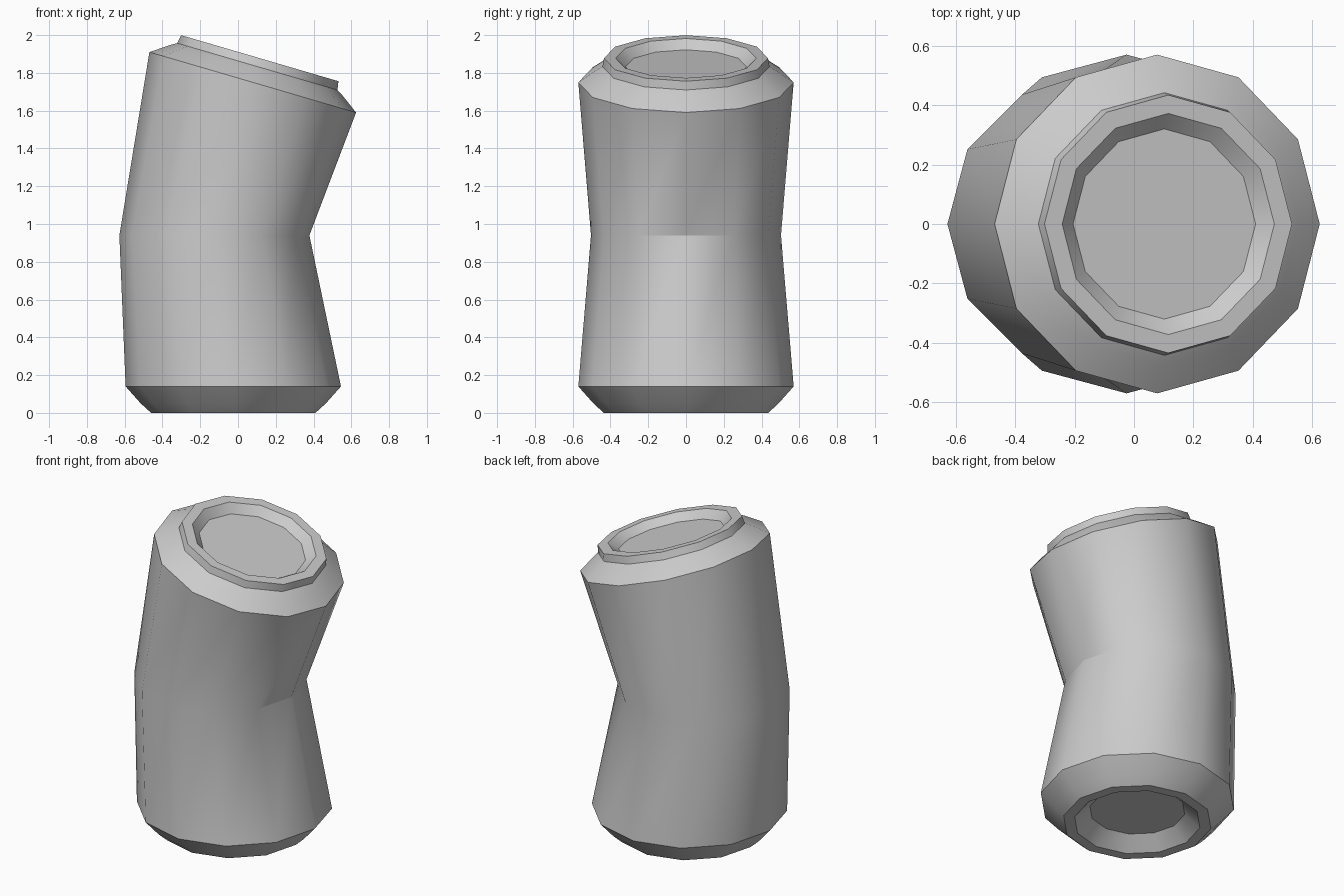
import bpy, bmesh, math
from mathutils import Vector

if "Cube" in bpy.data.objects:
    bpy.data.objects.remove(bpy.data.objects["Cube"])

SIDES = 12
TILT = math.radians(16.3)


def ring(bm, centre, radius, offset=0.0, tilt=0.0):
    """Ring of vertices, tipped towards +x and moved along its own axis."""
    u = Vector((math.cos(tilt), 0, -math.sin(tilt)))
    axis = Vector((math.sin(tilt), 0, math.cos(tilt)))
    c = Vector(centre) + axis * offset
    verts = []
    for i in range(SIDES):
        a = 2 * math.pi * i / SIDES
        verts.append(bm.verts.new(c + u * radius * math.cos(a) + Vector((0, radius * math.sin(a), 0))))
    return verts


bm = bmesh.new()
rings = []

# Base: recessed floor, foot rim, chamfer (radius, height)
for r, z in [(0.28, 0.08), (0.37, 0.0), (0.435, 0.0), (0.49, 0.05), (0.57, 0.14)]:
    rings.append(ring(bm, (-0.025, 0, 0), r, z))

# Waist: the bent crease
waist = ring(bm, (-0.125, 0, 0.94), 0.503)
rings.append(waist)

# Tilted top: shoulder, lid rim, recessed lid (radius, height along tilted axis)
for r, h in [(0.57, 0.0), (0.475, 0.067), (0.442, 0.087), (0.434, 0.133), (0.372, 0.133), (0.32, 0.086)]:
    rings.append(ring(bm, (0.078, 0, 1.75), r, h, TILT))

# Skin the rings and cap both ends
for low, high in zip(rings, rings[1:]):
    for i in range(SIDES):
        j = (i + 1) % SIDES
        bm.faces.new((low[i], low[j], high[j], high[i]))
bm.faces.new(rings[0][::-1])
bm.faces.new(rings[-1])
bmesh.ops.recalc_face_normals(bm, faces=bm.faces)

mesh = bpy.data.meshes.new("bent_can")
bm.to_mesh(mesh)
bm.free()
can = bpy.data.objects.new("bent_can", mesh)
bpy.context.collection.objects.link(can)

# Smooth walls, sharp rims
bpy.context.view_layer.objects.active = can
can.select_set(True)
bpy.ops.object.shade_smooth_by_angle(angle=math.radians(31))

# Sharp crease on the inner side of the bend, smooth on the outer side
sharp = mesh.attributes.get("sharp_edge") or mesh.attributes.new("sharp_edge", "BOOLEAN", "EDGE")
for e in mesh.edges:
    a, b = (mesh.vertices[v].co for v in e.vertices)
    if abs(a.z - 0.94) < 1e-4 and abs(b.z - 0.94) < 1e-4:
        sharp.data[e.index].value = min(a.x, b.x) > 0.0
    elif abs(a.z - b.z) > 0.5:
        sharp.data[e.index].value = False
    elif abs(a.z - 0.14) < 1e-4 and abs(b.z - 0.14) < 1e-4:
        sharp.data[e.index].value = False
